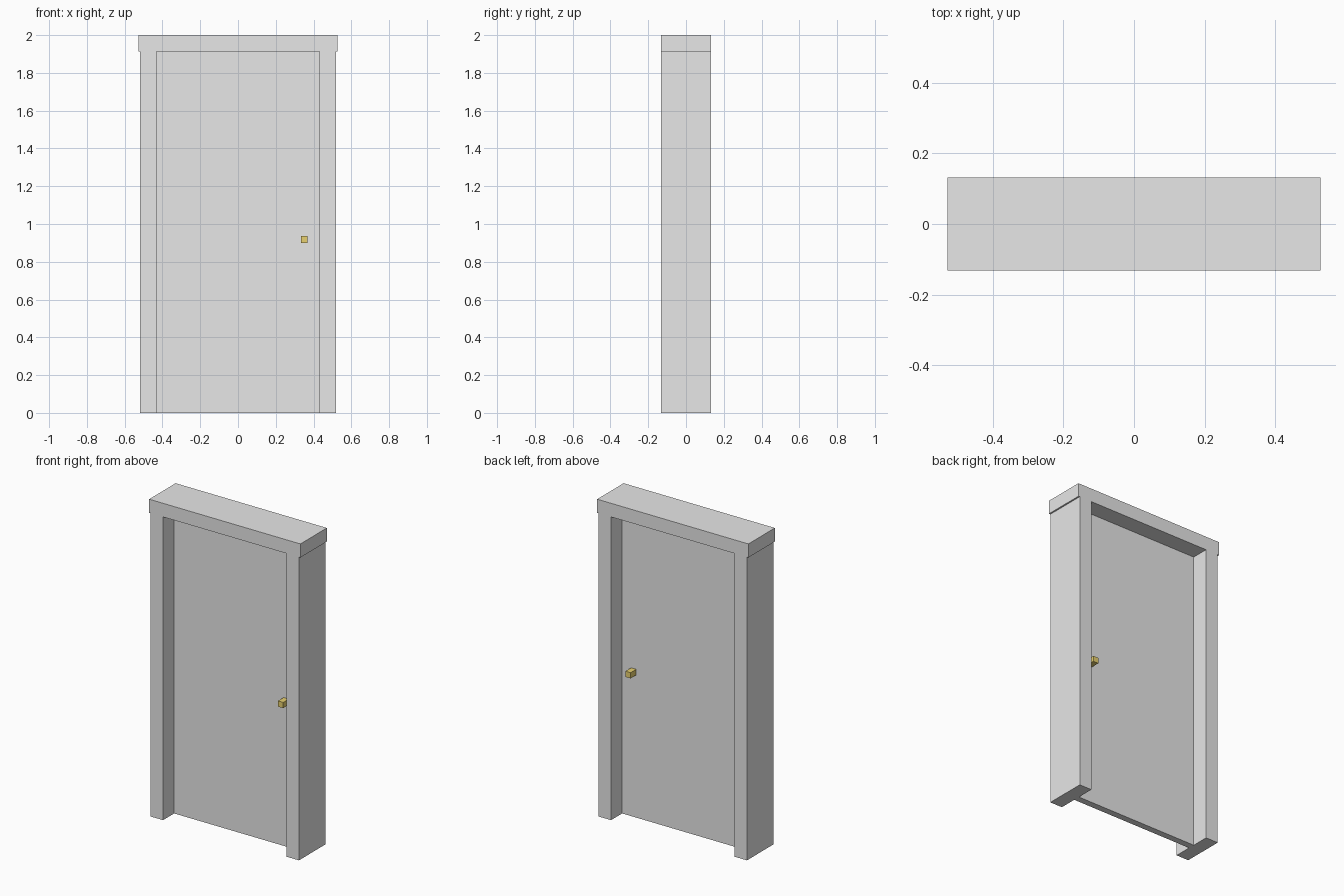
import bpy
import bmesh
from mathutils import Matrix, Vector

cube = bpy.data.objects.get("Cube")
if cube:
    bpy.data.objects.remove(cube, do_unlink=True)


def material(name, rgb):
    mat = bpy.data.materials.new(name)
    mat.use_nodes = True
    color = (*rgb, 1.0)
    mat.diffuse_color = color
    mat.node_tree.nodes["Principled BSDF"].inputs["Base Color"].default_value = color
    return mat


def add_object(name, bm, mat):
    bmesh.ops.recalc_face_normals(bm, faces=bm.faces)
    mesh = bpy.data.meshes.new(name)
    bm.to_mesh(mesh)
    bm.free()
    mesh.materials.append(mat)
    obj = bpy.data.objects.new(name, mesh)
    bpy.context.collection.objects.link(obj)
    return obj


def add_box(name, low, high, mat):
    low, high = Vector(low), Vector(high)
    bm = bmesh.new()
    place = Matrix.Translation((low + high) / 2) @ Matrix.Diagonal((*(high - low), 1))
    bmesh.ops.create_cube(bm, size=1, matrix=place)
    return add_object(name, bm, mat)


grey = material("light grey paint", (0.8, 0.8, 0.8))
brass = material("brass", (0.8, 0.63, 0.16))

depth = 0.132      # half depth of the frame
inner = 0.431      # half width of the opening
outer = 0.518      # half width across the posts
lintel = 0.528     # half width of the lintel
lintel_z = 1.914
door_y = 0.021

# Frame: one outline of posts and lintel, pushed through its depth
half = [(inner, lintel_z), (inner, 0), (outer, 0), (outer, lintel_z),
        (lintel, lintel_z), (lintel, 2)]
outline = half + [(-x, z) for x, z in reversed(half)]
bm = bmesh.new()
face = bm.faces.new([bm.verts.new((x, -depth, z)) for x, z in outline])
pushed = bmesh.ops.extrude_face_region(bm, geom=[face])["geom"]
verts = [g for g in pushed if isinstance(g, bmesh.types.BMVert)]
bmesh.ops.translate(bm, verts=verts, vec=(0, 2 * depth, 0))
add_object("door_frame", bm, grey)

# Door panel set in the middle of the frame
add_box("door_panel", (-inner, -door_y, 0), (inner, door_y, lintel_z), grey)

# Square knob on each face of the door
for name, side in (("front_knob", -1), ("back_knob", 1)):
    near, far = sorted((side * door_y, side * 0.077))
    add_box(name, (0.333, near, 0.9), (0.369, far, 0.936), brass)
